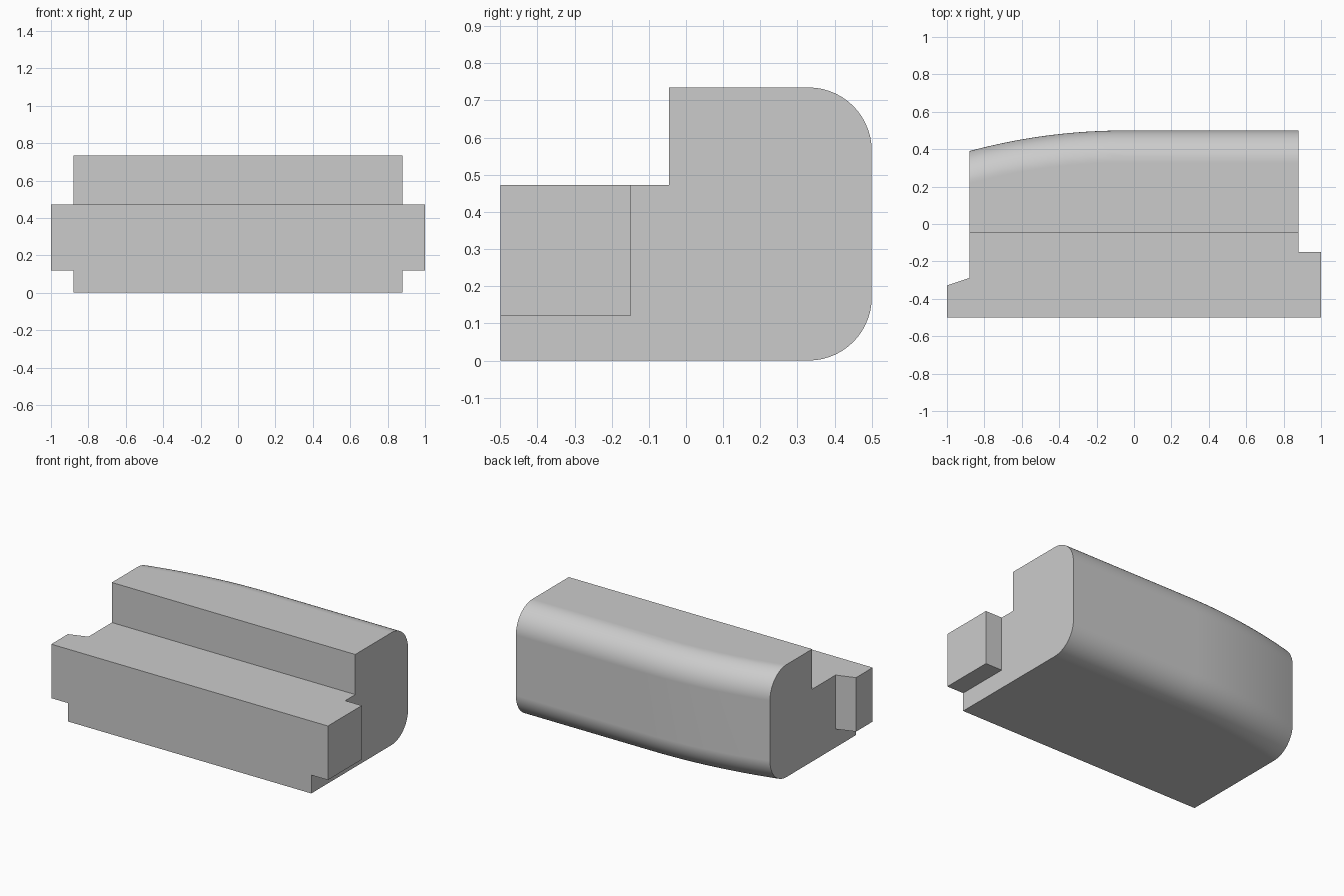
import bpy, bmesh
from math import sin, cos, pi, sqrt

cube = bpy.data.objects.get("Cube")
if cube:
    bpy.data.objects.remove(cube)

grey = bpy.data.materials.new("light grey")
grey.diffuse_color = (0.6, 0.6, 0.6, 1)
grey.use_nodes = True
grey.node_tree.nodes["Principled BSDF"].inputs["Base Color"].default_value = (0.6, 0.6, 0.6, 1)

HALF, FRONT, BACK, TOP, STEP = 0.88, -0.5, 0.5, 0.735, 0.473
RADIUS, STEPS = 0.17, 14
BOW_START, BOW_RADIUS = -0.05, 3.18


def make_object(name, bm):
    bmesh.ops.recalc_face_normals(bm, faces=bm.faces)
    mesh = bpy.data.meshes.new(name)
    bm.to_mesh(mesh)
    bm.free()
    mesh.materials.append(grey)
    obj = bpy.data.objects.new(name, mesh)
    bpy.context.collection.objects.link(obj)
    return obj


def loft(name, sections):
    """Skin matching closed loops and cap both ends."""
    bm = bmesh.new()
    rings = [[bm.verts.new(p) for p in s] for s in sections]
    for a, b in zip(rings, rings[1:]):
        for i in range(len(a)):
            j = (i + 1) % len(a)
            bm.faces.new((a[i], a[j], b[j], b[i]))
    bm.faces.new(rings[0])
    bm.faces.new(rings[-1])
    return make_object(name, bm)


def body_section(x):
    """Stepped front, rounded back; the back draws in along the bowed end."""
    run = max(0, BOW_START - x)
    back = BACK - (BOW_RADIUS - sqrt(BOW_RADIUS ** 2 - run ** 2))
    pts = [(FRONT, STEP), (FRONT, 0)]
    for cz, start in ((RADIUS, -pi / 2), (TOP - RADIUS, 0)):
        for k in range(STEPS + 1):
            a = start + k / STEPS * pi / 2
            pts.append((back - RADIUS + RADIUS * cos(a), cz + RADIUS * sin(a)))
    pts += [(-0.046, TOP), (-0.046, STEP)]
    return [(x, y, z) for y, z in pts]


# Main body
stations = [-HALF + (BOW_START + HALF) * k / STEPS for k in range(STEPS + 1)] + [HALF]
body = loft("body", [body_section(x) for x in stations])


# End tabs: one square, one with a slanted back
def tab(name, side, inner_back, outer_back):
    outline = [(HALF, FRONT), (1, FRONT), (1, outer_back), (HALF, inner_back)]
    return loft(name, [[(side * x, y, z) for x, y in outline] for z in (0.12, STEP)])


tabs = [tab("left_tab", 1, -0.15, -0.15), tab("right_tab", -1, -0.288, -0.328)]

# Fuse the tabs into the body
bpy.context.view_layer.objects.active = body
for t in tabs:
    mod = body.modifiers.new("fuse", "BOOLEAN")
    mod.operation, mod.solver, mod.object = "UNION", "EXACT", t
    bpy.ops.object.modifier_apply(modifier=mod.name)
    bpy.data.objects.remove(t)

# Merge coplanar faces
bm = bmesh.new()
bm.from_mesh(body.data)
bmesh.ops.remove_doubles(bm, verts=bm.verts, dist=0.0001)
bmesh.ops.dissolve_limit(bm, angle_limit=0.002, verts=bm.verts, edges=bm.edges)
bm.to_mesh(body.data)
bm.free()

# Smooth rounding with crisp edges
bpy.ops.object.select_all(action="DESELECT")
body.select_set(True)
bpy.ops.object.shade_smooth_by_angle(angle=pi / 6)
weighted = body.modifiers.new("weighted normals", "WEIGHTED_NORMAL")
weighted.keep_sharp = True
